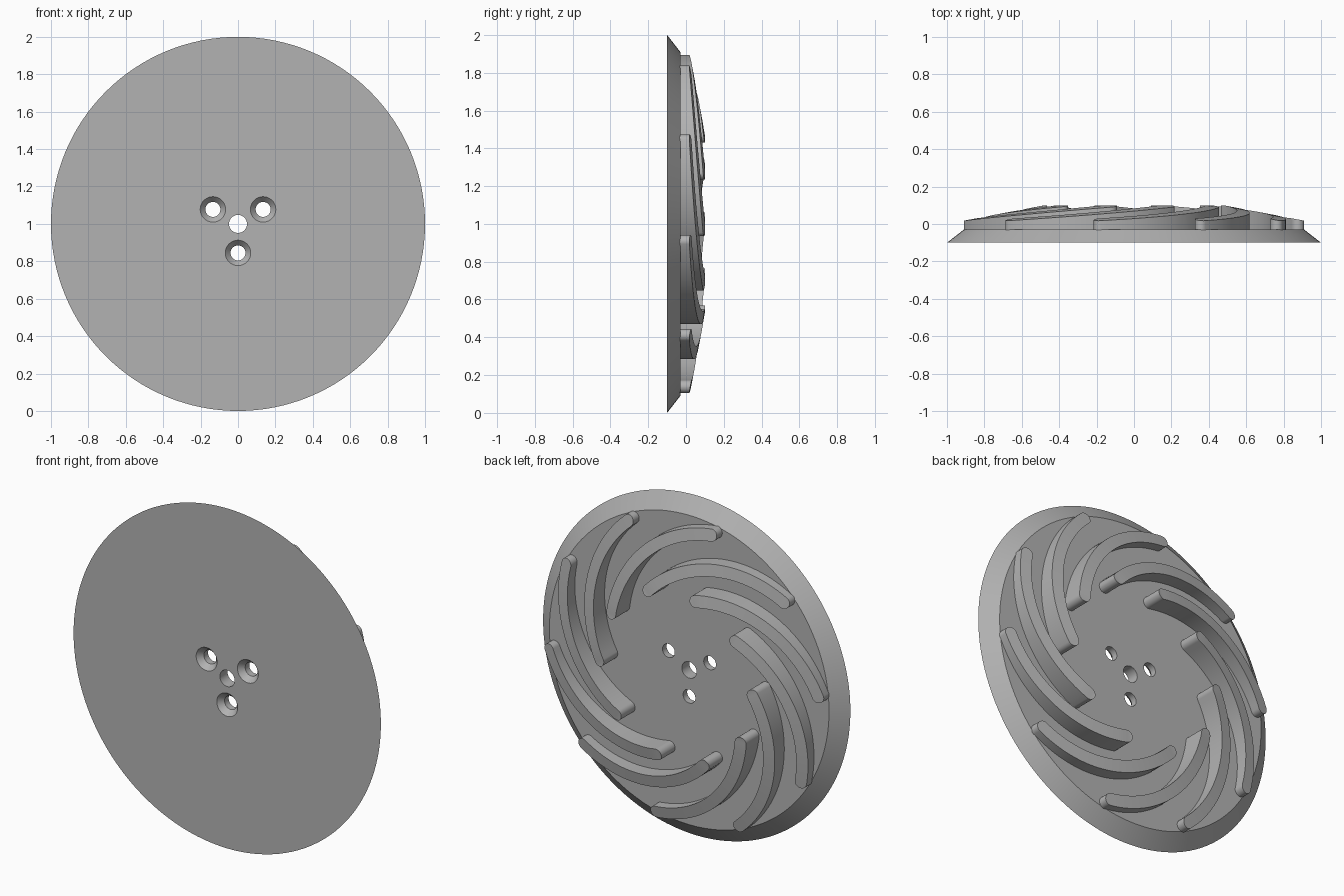
import bpy, bmesh
from math import sin, cos, pi, radians, hypot
from mathutils import Vector
from mathutils.geometry import intersect_line_line_2d

if "Cube" in bpy.data.objects:
    bpy.data.objects.remove(bpy.data.objects["Cube"])

grey = bpy.data.materials.new("plain_grey")
grey.use_nodes = True
grey.diffuse_color = (0.45, 0.45, 0.45, 1)
grey.node_tree.nodes["Principled BSDF"].inputs["Base Color"].default_value = grey.diffuse_color

CENTRE_Z = 1.0
FACE_Y = -0.03


def make_object(name, bm):
    bmesh.ops.recalc_face_normals(bm, faces=bm.faces)
    mesh = bpy.data.meshes.new(name)
    bm.to_mesh(mesh)
    bm.free()
    mesh.materials.append(grey)
    obj = bpy.data.objects.new(name, mesh)
    bpy.context.collection.objects.link(obj)
    return obj


def turned(name, profile, x=0, z=0, sides=48):
    """Solid of revolution about the y direction from (radius, y) pairs."""
    bm = bmesh.new()
    rings = [[bm.verts.new((x + r * cos(2 * pi * i / sides), y, CENTRE_Z + z + r * sin(2 * pi * i / sides)))
              for i in range(sides)] for r, y in profile]
    for a, b in zip(rings, rings[1:]):
        for i in range(sides):
            j = (i + 1) % sides
            bm.faces.new((a[i], a[j], b[j], b[i]))
    bm.faces.new(rings[0])
    bm.faces.new(rings[-1])
    return make_object(name, bm)


def smooth(obj):
    bpy.ops.object.select_all(action="DESELECT")
    obj.select_set(True)
    bpy.context.view_layer.objects.active = obj
    bpy.ops.object.shade_smooth_by_angle(angle=radians(30))


# Backing disc with a bevelled rim
disc = turned("backing_disc", [(1.0, -0.1), (0.91, FACE_Y)], sides=128)

# Centre bore and three countersunk screw holes
cutters = [turned("bore_cutter", [(0.048, -0.2), (0.048, 0.1)])]
for k in range(3):
    a = radians(30 + 120 * k)
    cutters.append(turned("screw_cutter", [(0.068, -0.2), (0.068, -0.1), (0.04, -0.068), (0.04, 0.1)],
                          0.155 * cos(a), 0.155 * sin(a)))
bpy.context.view_layer.objects.active = disc
for cutter in cutters:
    cutter.hide_render = True
    cut = disc.modifiers.new("hole", "BOOLEAN")
    cut.operation = "DIFFERENCE"
    cut.solver = "EXACT"
    cut.object = cutter
    bpy.ops.object.modifier_apply(modifier=cut.name)
    bpy.data.objects.remove(cutter)
smooth(disc)


# Curved vanes: round-ended walls whose tops follow a shallow cone
def polar(r, degrees):
    return Vector((r * cos(radians(degrees)), r * sin(radians(degrees))))


def arc_centre(a, b, c):
    """Centre of the circle through three points."""
    m, n = (a + b) / 2, (b + c) / 2
    u, v = (b - a).orthogonal() * 10, (c - b).orthogonal() * 10
    return intersect_line_line_2d(m - u, m + u, n - v, n + v)


def top_y(x, z):
    return min(0.1, 0.02 + 0.19 * (0.9 - hypot(x, z)))


def vane(name, tip_angle, half=0.034, steps=32, cap=8):
    tip, mid, root = polar(0.89, tip_angle), polar(0.71, tip_angle - 32), polar(0.485, tip_angle - 75)
    centre = arc_centre(tip, mid, root)
    radius = (tip - centre).length
    start = tip - centre
    sweep = -start.angle_signed(root - centre)
    if sweep > 0:
        sweep -= 2 * pi
    base_angle = Vector((1, 0)).angle_signed(start) * -1
    over = half / radius

    # Stations along the arc: (angle, half width), thinning to round caps
    stations = []
    for i in range(cap):
        q = (i + 0.15) / cap * pi / 2
        stations.append((over * (1 - cos(q)), half * sin(q)))
    stations += [(over + (-sweep - 2 * over) * i / steps, half) for i in range(steps + 1)]
    stations += [(-sweep - s, w) for s, w in reversed(stations[:cap])]

    bm = bmesh.new()
    sections = []
    for s, w in stations:
        direction = Vector((cos(base_angle - s), sin(base_angle - s)))
        outer, inner = centre + direction * (radius + w), centre + direction * (radius - w)
        sections.append([bm.verts.new((p.x, y, CENTRE_Z + p.y)) for p, y in (
            (outer, FACE_Y - 0.005), (outer, top_y(*outer)),
            (inner, top_y(*inner)), (inner, FACE_Y - 0.005))])
    for a, b in zip(sections, sections[1:]):
        for i in range(4):
            j = (i + 1) % 4
            bm.faces.new((a[i], a[j], b[j], b[i]))
    bm.faces.new(sections[0])
    bm.faces.new(sections[-1])
    smooth(make_object(name, bm))


for k in range(10):
    vane(f"vane_{k + 1}", 68 + 36 * k)
